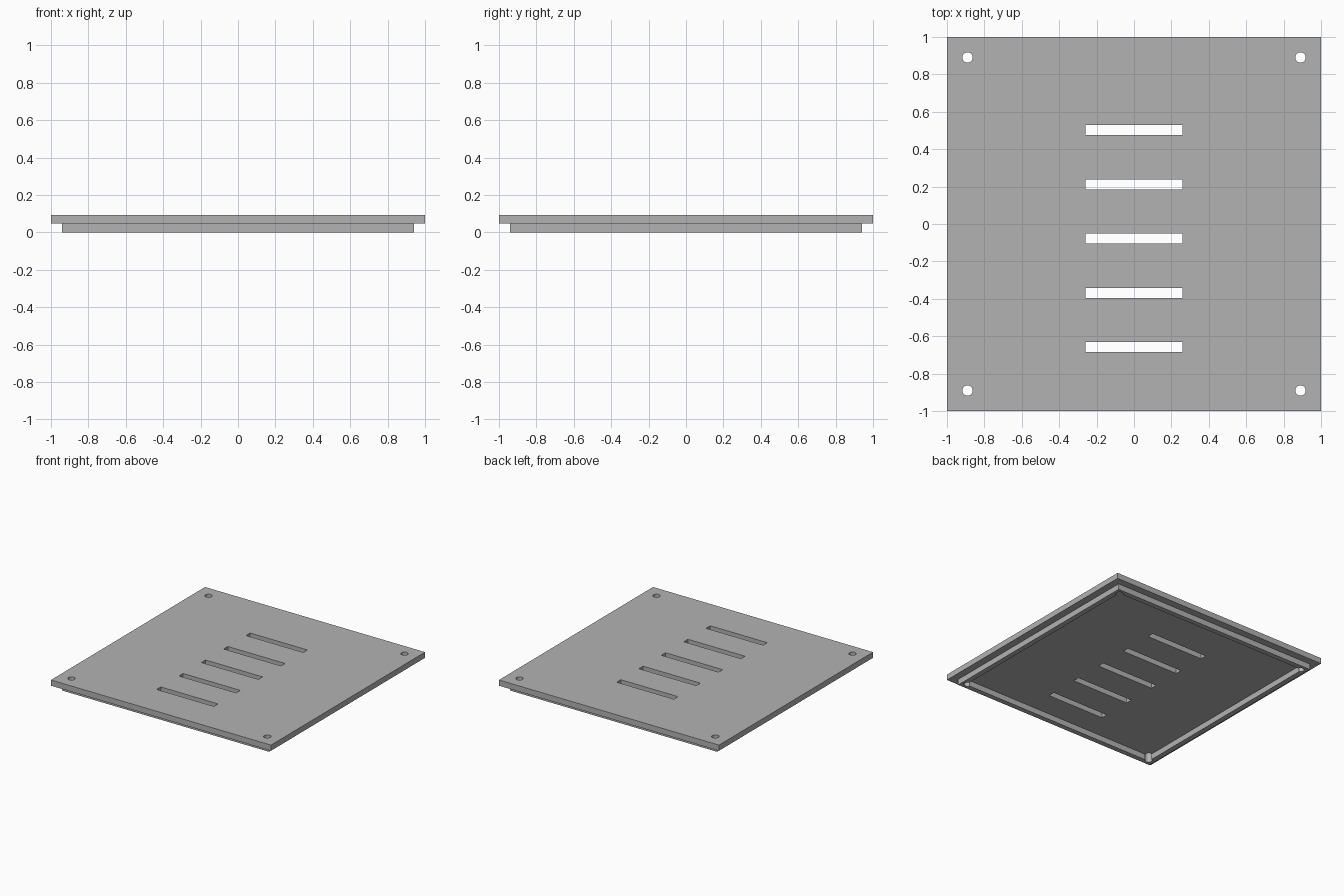
import bpy
import math

if "Cube" in bpy.data.objects:
    bpy.data.objects.remove(bpy.data.objects["Cube"], do_unlink=True)

GREY = (0.45, 0.45, 0.45, 1)
mat = bpy.data.materials.new("plain grey")
mat.use_nodes = True
mat.diffuse_color = GREY
mat.node_tree.nodes["Principled BSDF"].inputs["Base Color"].default_value = GREY

LIP_TOP, TOP = 0.047, 0.094


def box(name, x, y, half_x, half_y, z0, z1):
    """Axis-aligned block given by its centre, half sizes and height range."""
    bpy.ops.mesh.primitive_cube_add(size=2, location=(x, y, (z0 + z1) / 2))
    ob = bpy.context.object
    ob.name = name
    ob.scale = (half_x, half_y, (z1 - z0) / 2)
    bpy.ops.object.transform_apply(location=True, rotation=False, scale=True)
    return ob


def hole(x, y):
    bpy.ops.mesh.primitive_cylinder_add(vertices=24, radius=0.028, depth=0.6,
                                        location=(x, y, 0))
    bpy.context.object.name = "hole_cutter"
    return bpy.context.object


def cut(target, cutters):
    """Subtract every cutter from the target, then bake the result."""
    for c in cutters:
        c.hide_render = True
        mod = target.modifiers.new("cut", 'BOOLEAN')
        mod.operation, mod.solver, mod.object = 'DIFFERENCE', 'EXACT', c
    bpy.context.view_layer.update()
    deps = bpy.context.evaluated_depsgraph_get()
    mesh = bpy.data.meshes.new_from_object(target.evaluated_get(deps))
    target.modifiers.clear()
    target.data = mesh
    mesh.name = target.name
    mesh.materials.clear()
    mesh.materials.append(mat)


# Square cover plate and the locating lip under it
plate = box("cover_plate", 0, 0, 1, 1, LIP_TOP, TOP)
lip = box("locating_lip", 0, 0, 0.94, 0.94, 0, LIP_TOP)

# Corner screw holes, vent slots and the hollow of the lip
holes = [hole(x, y) for x in (-0.89, 0.89) for y in (-0.89, 0.89)]
slots = [box("slot_cutter", 0, -0.078 + 0.29 * i, 0.26, 0.027, -0.3, 0.3)
         for i in range(-2, 3)]
hollow = box("hollow_cutter", 0, 0, 0.898, 0.898, -0.3, 0.3)

cut(plate, holes + slots)
cut(lip, [hollow] + holes)

for c in holes + slots + [hollow]:
    bpy.data.objects.remove(c, do_unlink=True)

# Smooth hole walls, crisp edges
for ob in (plate, lip):
    bpy.ops.object.select_all(action='DESELECT')
    ob.select_set(True)
    bpy.context.view_layer.objects.active = ob
    bpy.ops.object.shade_smooth_by_angle(angle=math.radians(30))
